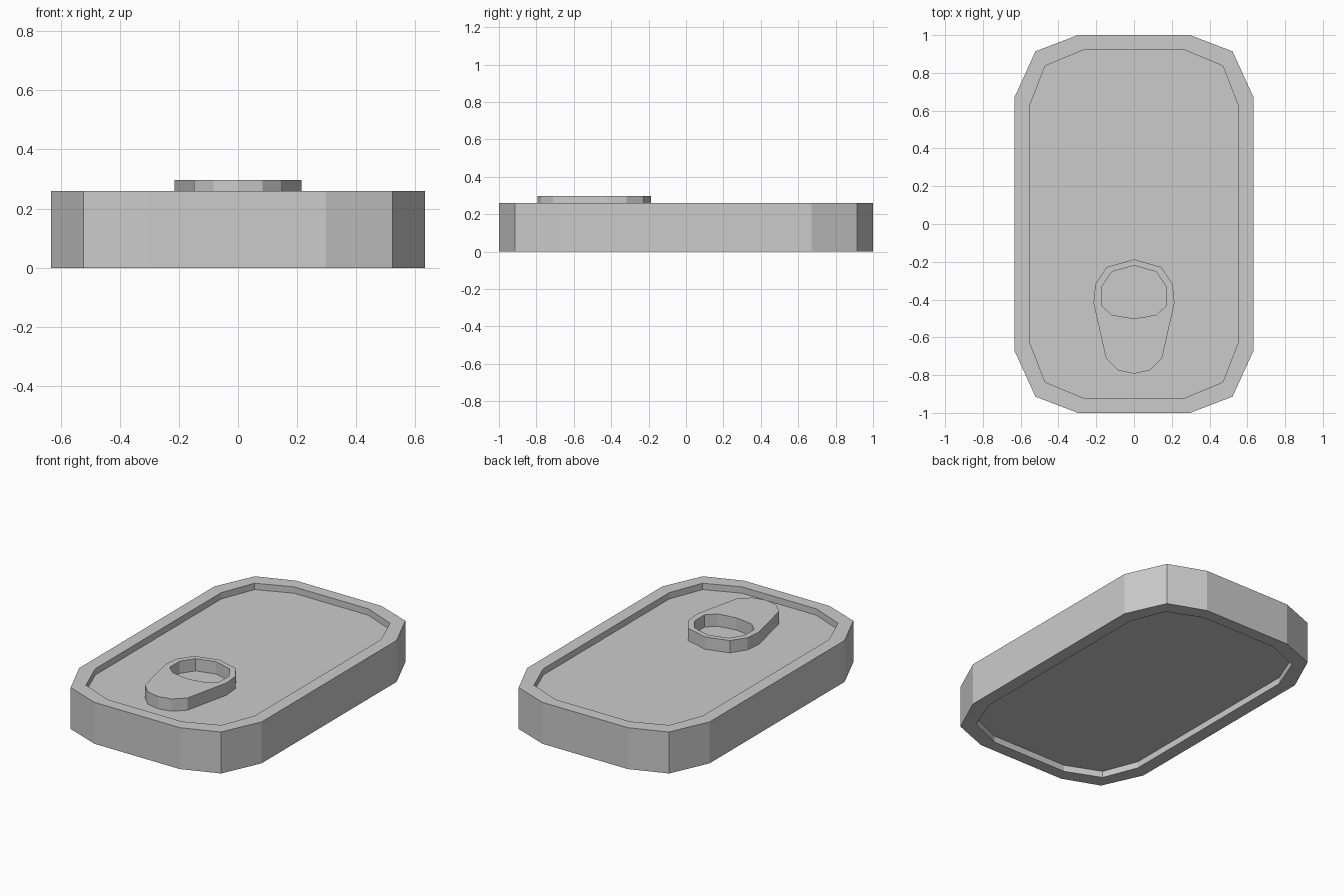
import bpy, bmesh

if "Cube" in bpy.data.objects:
    bpy.data.objects.remove(bpy.data.objects["Cube"])


def mirror_x(half):
    """Close a right-hand half outline by mirroring it across x = 0."""
    left = [(-x, y) for x, y in reversed(half) if x > 1e-6]
    return half + left


def loft(name, rings, cap=True):
    """Bridge (outline, z) rings in order; cap the ends or close the loop."""
    bm = bmesh.new()
    loops = [[bm.verts.new((x, y, z)) for x, y in pts] for pts, z in rings]
    n = len(loops[0])
    pairs = list(zip(loops, loops[1:]))
    if not cap:
        pairs.append((loops[-1], loops[0]))
    for a, b in pairs:
        for i in range(n):
            j = (i + 1) % n
            bm.faces.new((a[i], a[j], b[j], b[i]))
    if cap:
        bm.faces.new(loops[0])
        bm.faces.new(loops[-1])
    bmesh.ops.recalc_face_normals(bm, faces=bm.faces[:])
    mesh = bpy.data.meshes.new(name)
    bm.to_mesh(mesh)
    bm.free()
    obj = bpy.data.objects.new(name, mesh)
    bpy.context.collection.objects.link(obj)
    return obj


def tin_outline(corner):
    """Rounded rectangle from the three points of one corner."""
    half = corner + [(x, -y) for x, y in reversed(corner)]
    return mirror_x(half)


HEIGHT, RECESS = 0.26, 0.04
outer = tin_outline([(0.297, 1.0), (0.522, 0.914), (0.633, 0.67)])
inner = tin_outline([(0.258, 0.925), (0.47, 0.837), (0.553, 0.625)])

# Tin body with raised rims around the recessed lid and base
loft("tin_body", [
    (inner, RECESS), (inner, 0), (outer, 0),
    (outer, HEIGHT), (inner, HEIGHT), (inner, HEIGHT - RECESS)])

# Pull tab: tapered plate with a rounded finger hole
tab = mirror_x([(0, -0.187), (0.145, -0.228), (0.205, -0.318), (0.214, -0.42),
                (0.148, -0.712), (0.083, -0.775), (0, -0.793)])
hole = mirror_x([(0, -0.22), (0.118, -0.253), (0.172, -0.333), (0.172, -0.43),
                 (0.118, -0.481), (0.05, -0.493), (0, -0.5)])
base, top = HEIGHT - RECESS, 0.297
loft("pull_tab", [(tab, base), (tab, top), (hole, top), (hole, base)], cap=False)
